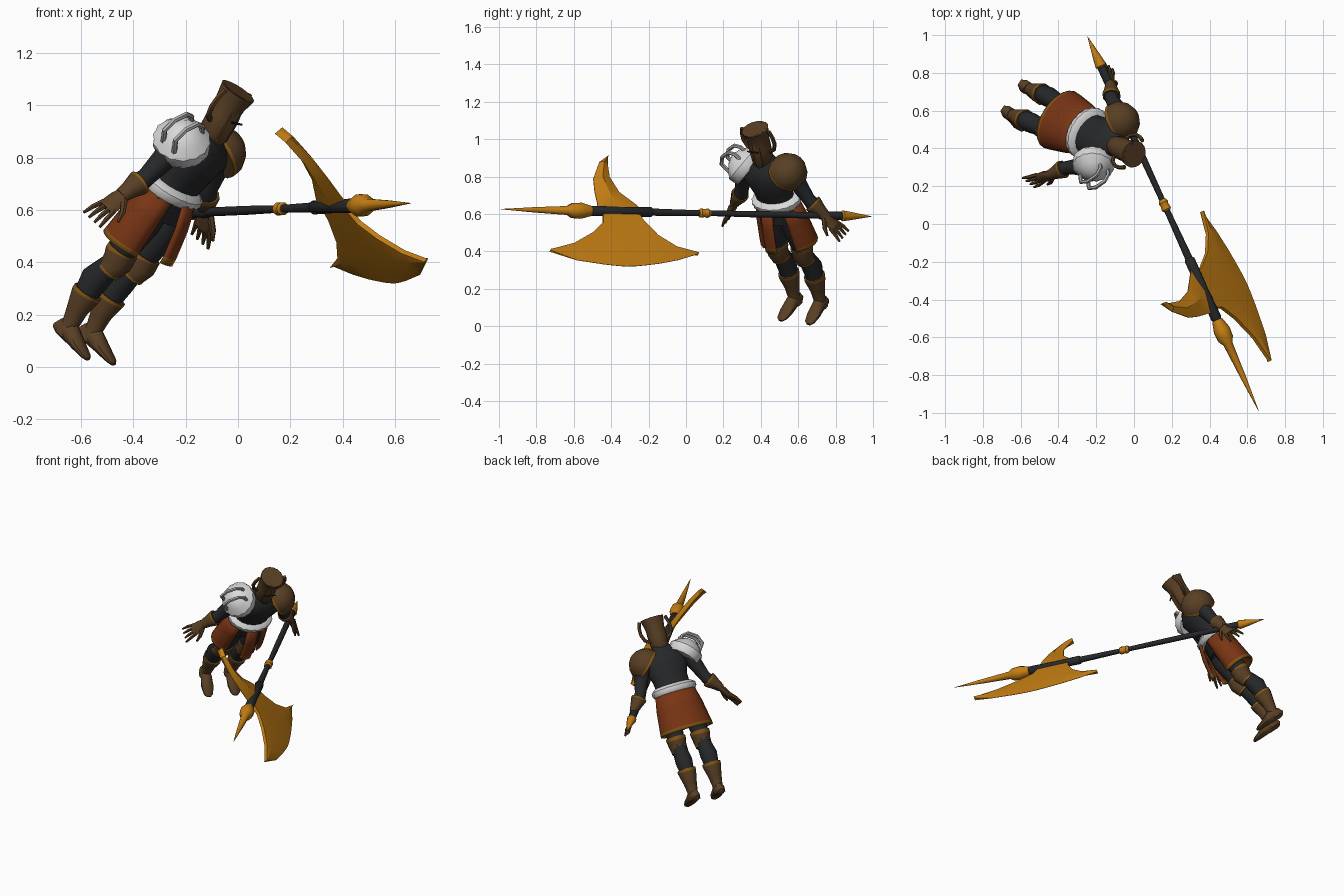
import bpy
import bmesh
from math import sin, cos, pi, radians
from mathutils import Vector, Matrix

cube = bpy.data.objects.get("Cube")
if cube:
    bpy.data.objects.remove(cube, do_unlink=True)


def material(name, red, green, blue):
    mat = bpy.data.materials.new(name)
    mat.use_nodes = True
    colour = (red, green, blue, 1)
    mat.diffuse_color = colour
    mat.node_tree.nodes["Principled BSDF"].inputs["Base Color"].default_value = colour
    return mat


DARK = material("charcoal cloth", .02, .021, .023)
LEATHER = material("brown leather", .1, .05, .018)
TRIM = material("dull gold trim", .24, .1, .008)
CLOTH = material("rust cloth", .19, .035, .007)
WHITE = material("white fur", .7, .7, .7)
GREY = material("pale grey metal", .42, .42, .42)
GOLD = material("gold", .56, .21, .007)


def frame(x_axis, y_axis, origin):
    """Right-handed placement matrix from two rough axes and an origin."""
    x = Vector(x_axis).normalized()
    z = x.cross(Vector(y_axis)).normalized()
    y = z.cross(x)
    return Matrix((x, y, z)).transposed().to_4x4(), Vector(origin)


def placed(axes):
    rotation, origin = axes
    return Matrix.Translation(origin) @ rotation


# figure space: x forward, y to its left, z along the spine
BODY = placed(frame((.644, -.503, -.58), (.55, .83, -.11), (-.628, .66, .105)))
# weapon space: x from tip to butt, y towards the blade edge
WEAPON = placed(frame((-.415, .908, -.018), (.553, .244, -.797), (.66, -.99, .626)))


def finish(name, bm, mats, where, angle=40):
    bmesh.ops.recalc_face_normals(bm, faces=bm.faces)
    mesh = bpy.data.meshes.new(name)
    bm.to_mesh(mesh)
    bm.free()
    for mat in mats:
        mesh.materials.append(mat)
    mesh.shade_smooth()
    mesh.set_sharp_from_angle(angle=radians(angle))
    obj = bpy.data.objects.new(name, mesh)
    obj.matrix_world = where
    bpy.context.scene.collection.objects.link(obj)
    return obj


def tube(name, mat, path, where=BODY, sides=12, ref=(1, 0, 0), bands=None, jag=0, arc=None):
    """Loft ellipses (x, y, z, radius along ref, other radius) along a path."""
    bm = bmesh.new()
    bands = bands or {}
    mats = [mat] + list(dict.fromkeys(bands.values()))
    points = [Vector(p[:3]) for p in path]
    start, sweep = arc or (0, 2 * pi)
    count = sides + 1 if arc else sides
    rings = []
    for i, p in enumerate(path):
        tangent = (points[min(i + 1, len(path) - 1)] - points[max(i - 1, 0)]).normalized()
        side = (Vector(ref) - tangent * tangent.dot(Vector(ref))).normalized()
        other = tangent.cross(side)
        ring = []
        for k in range(count):
            t = start + sweep * k / sides
            grow = 1 + jag * (k % 2) * (-1) ** i
            offset = side * cos(t) * p[3] + other * sin(t) * p[4]
            ring.append(bm.verts.new(points[i] + offset * grow))
        rings.append(ring)
    for i in range(len(rings) - 1):
        for k in range(sides):
            n = (k + 1) % count
            face = bm.faces.new((rings[i][k], rings[i][n], rings[i + 1][n], rings[i + 1][k]))
            face.material_index = mats.index(bands.get(i, mat))
    if not arc:
        bm.faces.new(rings[0])
        end = bm.faces.new(rings[-1])
        end.material_index = mats.index(bands.get("end", mat))
    return finish(name, bm, mats, where)


def pair(name, mat, path, **options):
    for side, sign in (("left", 1), ("right", -1)):
        mirrored = [(x, y * sign, z, a, b) for x, y, z, a, b in path]
        tube(side + "_" + name, mat, mirrored, **options)


def upright(*rings):
    """Rings on the spine given as (forward, height, depth, width)."""
    return [(f, 0, u, a, b) for f, u, a, b in rings]


def rod(points, radius):
    return [(*p, radius, radius) for p in points]


# torso and neck
tube("torso", DARK, upright((0, .6, .09, .13), (0, .71, .08, .11), (.01, .79, .08, .115),
                            (.015, .88, .095, .145), (0, .94, .075, .13), (0, .97, .05, .07),
                            (0, 1.02, .04, .04)), sides=16)

# flared skirt open at the front, with a hem and a hanging front panel
skirt = tube("skirt", CLOTH, upright((0, .71, .095, .125), (0, .6, .11, .15), (0, .46, .12, .17),
                                     (0, .44, .122, .172)),
             sides=18, bands={2: TRIM}, arc=(radians(38), radians(284)))
panel = tube("front_panel", CLOTH, upright((.005, .71, .1, .12), (.02, .6, .125, .12),
                                           (.03, .49, .14, .12), (.03, .47, .142, .12)),
             sides=3, bands={2: TRIM}, arc=(radians(-16), radians(36)))
for sheet in (skirt, panel):
    sheet.modifiers.new("thickness", "SOLIDIFY").thickness = .01
tube("fur_belt", WHITE, upright((0, .685, .1, .13), (0, .7, .115, .145), (0, .72, .11, .14),
                                (0, .74, .09, .12)), sides=36, jag=.04)

# legs, knee guards and boots
pair("leg", DARK, [(0, .065, .68, .075, .065), (.01, .075, .55, .075, .07), (.01, .08, .42, .055, .055),
                   (.005, .08, .35, .045, .045), (-.02, .083, .26, .058, .055),
                   (-.015, .083, .16, .042, .042), (0, .083, .06, .03, .03)])
pair("knee_guard", LEATHER, [(.012, .08, .42, .064, .062), (.012, .08, .405, .064, .062),
                             (.02, .08, .37, .062, .055), (.012, .08, .33, .05, .052),
                             (.01, .08, .32, .05, .052)], bands={0: TRIM, 3: TRIM}, sides=10)
pair("boot_shaft", LEATHER, [(-.015, .083, .205, .06, .058), (-.015, .083, .19, .06, .058),
                             (-.01, .083, .12, .042, .042), (0, .083, .06, .034, .032),
                             (0, .083, .01, .042, .035)], bands={0: TRIM}, sides=10)
pair("boot_foot", LEATHER, [(-.05, .083, .015, .015, .018), (-.03, .083, .03, .035, .032),
                            (.03, .085, .035, .04, .034), (.09, .088, .02, .024, .04),
                            (.14, .09, .01, .014, .03), (.155, .09, .005, .008, .014)],
     sides=10, ref=(0, 0, 1))

# arms, gauntlets and open hands
pair("arm", DARK, [(0, .1, .94, .05, .05), (0, .15, .91, .06, .055), (0, .185, .82, .045, .045),
                   (0, .215, .74, .036, .036), (0, .24, .7, .042, .04), (0, .29, .645, .028, .026)])
pair("gauntlet", LEATHER, [(0, .232, .715, .05, .048), (0, .24, .705, .05, .048),
                           (0, .27, .67, .036, .034), (0, .295, .64, .03, .024)],
     bands={0: TRIM}, sides=10)
pair("palm", LEATHER, [(0, .285, .655, .027, .022), (0, .305, .62, .04, .02), (0, .335, .575, .042, .016)],
     sides=8)
for i, spread in enumerate((-.032, -.011, .011, .032)):
    pair("finger_" + str(i), LEATHER, [(spread, .328, .585, .011, .012), (spread * 1.3, .358, .55, .01, .01),
                                       (spread * 1.5, .378, .515, .006, .006)], sides=6)
pair("thumb", LEATHER, [(.025, .3, .64, .014, .014), (.06, .315, .6, .012, .012),
                        (.075, .33, .565, .006, .006)], sides=6)


# shoulder guards: domes pointing up and outwards
def dome(sign, steps):
    lean = .7
    return [(0, sign * (.125 + lean * t), .9 + lean * t, r * 1.05, r) for t, r in steps]


tube("left_shoulder_guard", LEATHER, dome(1, ((-.01, .105), (.005, .105), (.04, .1), (.075, .078),
                                              (.1, .045), (.11, .01))), sides=14, bands={0: TRIM})
tube("right_shoulder_fur", WHITE, dome(-1, ((-.015, .095), (0, .108), (.04, .104), (.075, .08),
                                            (.1, .045), (.11, .01))), sides=28, jag=.05)
for i, f in enumerate((.045, -.02)):
    loop = [(f, -.11, .97), (f, -.15, 1.02), (f, -.19, 1.025), (f, -.24, .99), (f, -.26, .94), (f, -.22, .89)]
    tube("shoulder_loop_" + str(i), GREY, rod(loop, .011), sides=6)

# bucket helmet with a recessed top, face plate and side handles
tube("helmet", LEATHER, upright((.01, .965, .045, .045), (.01, .985, .06, .055), (.005, 1.06, .062, .06),
                                (0, 1.11, .06, .06), (0, 1.155, .069, .069), (0, 1.175, .073, .073),
                                (0, 1.176, .062, .062), (0, 1.155, .058, .058)),
     sides=16, bands={6: DARK, "end": DARK})
tube("face_plate", LEATHER, upright((.045, .955, .015, .02), (.05, .985, .028, .035), (.045, 1.06, .028, .04),
                                    (.035, 1.13, .022, .035)), sides=6)
plate = ((.0745, -.036, 1.075), (.0745, .036, 1.075))
tube("eye_slit", DARK, rod(plate, .004), sides=6)
pair("helmet_handle", LEATHER, rod([(0, .05, 1.03), (0, .085, 1.05), (0, .1, 1.09), (0, .098, 1.13),
                                    (0, .085, 1.17)], .011), sides=6)


# polearm shaft, grips, collars and spikes
def turned(name, mat, *stations):
    tube(name, mat, [(s, 0, 0, r, r) for s, r in stations], where=WEAPON, sides=10, ref=(0, 0, 1))


turned("shaft", DARK, (.5, .018), (.9, .02), (1.2, .015), (1.5, .018), (2.05, .018))
turned("head_sleeve", DARK, (.53, .024), (.54, .029), (.7, .026), (.88, .028), (.89, .02))
turned("rear_grip", DARK, (1.87, .018), (1.88, .023), (2, .023), (2.02, .018))
turned("front_spike", GOLD, (0, .001), (.2, .015), (.39, .025), (.42, .042), (.47, .045), (.53, .028))
turned("middle_collar", GOLD, (1.165, .018), (1.175, .026), (1.2, .022), (1.215, .026), (1.23, .018))
turned("butt_spike", GOLD, (2, .02), (2.01, .03), (2.05, .024), (2.18, .001))


def blade(name, start, rows, tip, thickness):
    """Rows of three outline points, closed to a point at both ends if given."""
    bm = bmesh.new()
    grids = []
    for sign in (1, -1):
        full = [[start] * 3] if start else []
        full += [list(row) for row in rows] + [[tip] * 3]
        grids.append([[bm.verts.new((s, e, sign * t)) for (s, e), t in zip(row, thickness)] for row in full])
    for grid in grids:
        for r in range(len(grid) - 1):
            for c in range(2):
                bm.faces.new((grid[r][c], grid[r][c + 1], grid[r + 1][c + 1], grid[r + 1][c]))
    for r in range(len(grids[0]) - 1):
        for c in (0, 2):
            bm.faces.new((grids[0][r][c], grids[0][r + 1][c], grids[1][r + 1][c], grids[1][r][c]))
    bmesh.ops.remove_doubles(bm, verts=bm.verts, dist=.0005)
    bmesh.ops.dissolve_degenerate(bm, edges=bm.edges, dist=.0005)
    finish(name, bm, [GOLD], WEAPON, 20)


# crescent blade and hooked back spike
blade("crescent_blade", (.22, .27),
      (((.37, .225), (.37, .265), (.36, .335)), ((.5, .15), (.5, .25), (.52, .36)),
       ((.58, .08), (.58, .245), (.6, .368)), ((.6, 0), (.62, .24), (.64, .37)),
       ((.8, 0), (.7, .24), (.7, .367)), ((.82, .06), (.76, .245), (.77, .358)),
       ((.88, .16), (.85, .25), (.85, .345)), ((.97, .235), (.96, .262), (.96, .32))),
      (1.09, .276), (.01, .014, .001))
blade("back_spike", None,
      (((.57, 0), (.7, 0), (.84, 0)), ((.58, -.05), (.68, -.05), (.81, -.045)),
       ((.585, -.13), (.66, -.13), (.73, -.13)), ((.6, -.217), (.65, -.22), (.7, -.23)),
       ((.665, -.33), (.685, -.32), (.71, -.31))),
      (.725, -.366), (.002, .02, .002))
